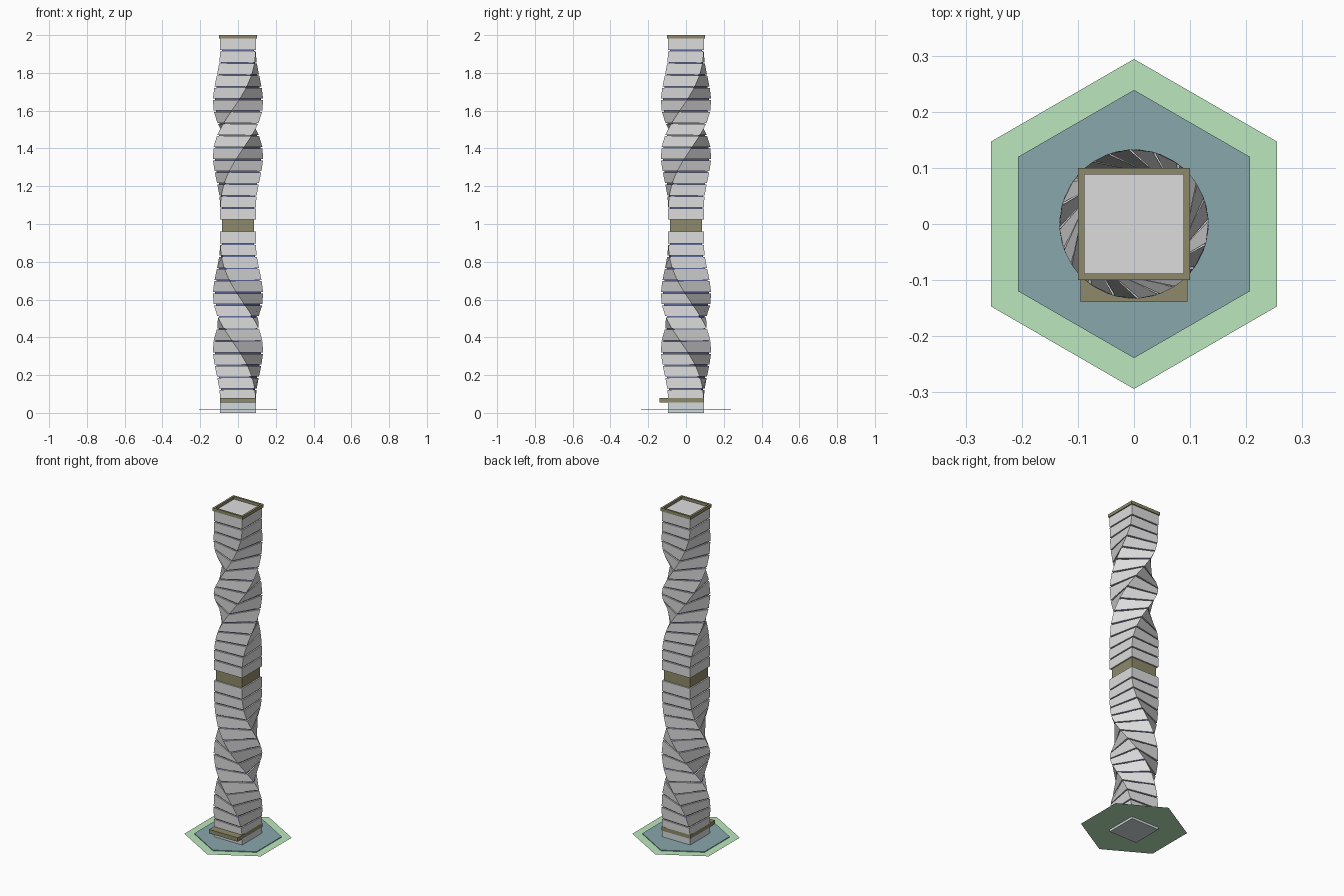
import bpy, bmesh, math

cube = bpy.data.objects.get("Cube")
if cube:
    bpy.data.objects.remove(cube, do_unlink=True)

FLOOR = 0.064      # storey height
FLOORS = 15        # storeys in each half
HALF = 0.094       # half width of the tower
CORE = 0.086       # half width of the glass core and belt
GROOVE = 0.007     # height of the glass joint at the top of a storey


def material(name, rgb):
    mat = bpy.data.materials.new(name)
    mat.use_nodes = True
    mat.diffuse_color = (*rgb, 1)
    bsdf = mat.node_tree.nodes["Principled BSDF"]
    bsdf.inputs["Base Color"].default_value = (*rgb, 1)
    bsdf.inputs["Roughness"].default_value = 0.7
    return mat


GREY = material("pale concrete", (0.72, 0.72, 0.72))
LOBBY = material("pale lobby", (0.65, 0.70, 0.72))
GLASS = material("blue glass", (0.13, 0.15, 0.34))
OLIVE = material("olive bronze", (0.275, 0.255, 0.145))
TEAL = material("teal paving", (0.25, 0.385, 0.415))
GREEN = material("lawn green", (0.495, 0.80, 0.505))


def finish(name, bm, mat):
    bmesh.ops.recalc_face_normals(bm, faces=bm.faces)
    mesh = bpy.data.meshes.new(name)
    bm.to_mesh(mesh)
    bm.free()
    mesh.materials.append(mat)
    obj = bpy.data.objects.new(name, mesh)
    bpy.context.collection.objects.link(obj)
    return obj


def ring(bm, sides, radius, z, turn):
    step = 2 * math.pi / sides
    return [bm.verts.new((radius * math.cos(turn + i * step),
                          radius * math.sin(turn + i * step), z))
            for i in range(sides)]


def bridge(bm, low, high):
    n = len(low)
    for i in range(n):
        j = (i + 1) % n
        bm.faces.new((low[i], low[j], high[j], high[i]))


def loft(bm, rings):
    """Closed solid through a stack of rings."""
    for low, high in zip(rings, rings[1:]):
        bridge(bm, low, high)
    bm.faces.new(rings[0][::-1])
    bm.faces.new(rings[-1])


def box(name, x, y0, y1, z0, z1, mat):
    bm = bmesh.new()
    rings = [[bm.verts.new((a, b, z)) for a, b in
              ((-x, y0), (x, y0), (x, y1), (-x, y1))] for z in (z0, z1)]
    loft(bm, rings)
    return finish(name, bm, mat)


def twist(height):
    """Half turn, eased at both ends, leaving the end storeys straight."""
    t = (height / FLOOR - 1) / (FLOORS - 2)
    t = min(max(t, 0), 1)
    return math.pi * t * t * (3 - 2 * t)


def tower_half(name, base, direction, first):
    shell, core, core_rings = bmesh.new(), bmesh.new(), []

    def square(bm, half, h):
        turn = math.pi / 4 + direction * twist(h)
        return ring(bm, 4, half * math.sqrt(2), base + h, turn)

    for i in range(first, FLOORS):
        low, high = i * FLOOR, (i + 1) * FLOOR
        if i < FLOORS - 1:
            high -= GROOVE
        loft(shell, [square(shell, HALF, h) for h in (low, high)])
        # the core stays inside the end storeys
        a = low + (GROOVE if i == 0 else 0)
        b = high - (GROOVE if i == FLOORS - 1 else 0)
        core_rings += [square(core, CORE, h) for h in (a, b)]
    loft(core, core_rings)
    finish(name + "_storeys", shell, GREY)
    finish(name + "_glass_core", core, GLASS)


# Two twisted halves turning opposite ways, joined by a recessed belt
top_base = (FLOORS + 1) * FLOOR
belt_base = FLOORS * FLOOR
box("lobby", HALF, -HALF, HALF, 0, FLOOR, LOBBY)
tower_half("lower_tower", 0, -1, 1)
tower_half("upper_tower", top_base, 1, 0)
box("middle_belt", CORE, -CORE, CORE, belt_base, top_base, OLIVE)

# Entrance canopy, wrapping the base and jutting out at the front
box("entrance_canopy", 0.0952, -0.139, 0.0952, 0.056, 0.08, OLIVE)

# Roof parapet: open square frame around the recessed roof
bm = bmesh.new()
loops = [ring(bm, 4, r * math.sqrt(2), z, math.pi / 4)
         for r, z in ((0.1, 1.981), (0.1, 2.0), (0.088, 2.0), (0.088, 1.981))]
for a, b in zip(loops, loops[1:] + loops[:1]):
    bridge(bm, a, b)
finish("roof_parapet", bm, OLIVE)

# Hexagonal plaza and the lawn sheet beneath it
bm = bmesh.new()
loft(bm, [ring(bm, 6, 0.239, z, math.pi / 6) for z in (0.0145, 0.019)])
finish("plaza", bm, TEAL)

bm = bmesh.new()
bm.faces.new(ring(bm, 6, 0.294, 0.014, math.pi / 6))
finish("lawn", bm, GREEN)
